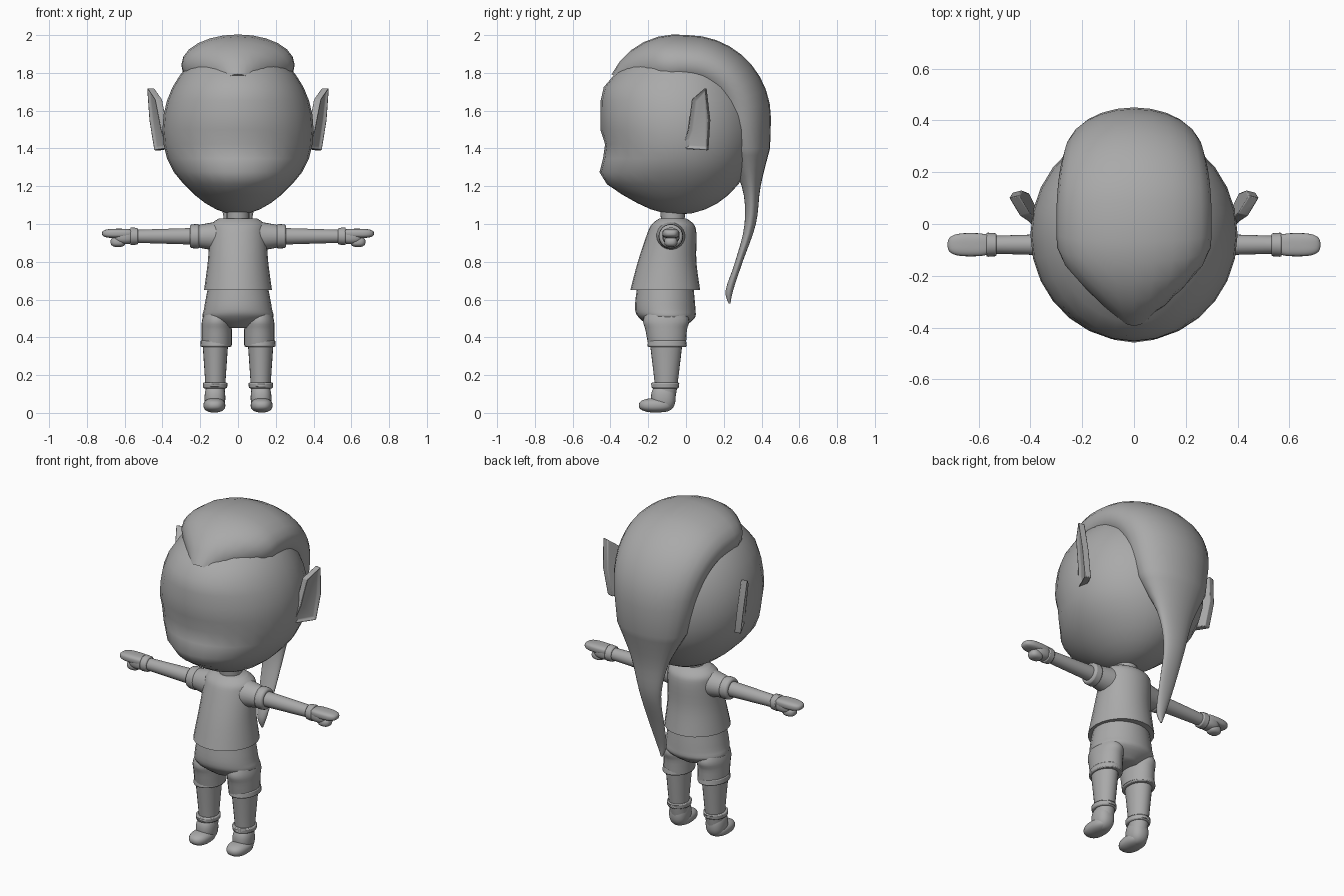
import bpy, bmesh, math
from mathutils import Vector

default_cube = bpy.data.objects.get("Cube")
if default_cube:
    bpy.data.objects.remove(default_cube, do_unlink=True)

# Single clay colour
clay = bpy.data.materials.new("clay_grey")
clay.use_nodes = True
clay_colour = (.4, .4, .4, 1)
clay.diffuse_color = clay_colour
clay.node_tree.nodes["Principled BSDF"].inputs["Base Color"].default_value = clay_colour


def finish(name, builder, bevel_width=None):
    """Turn a bmesh into a smooth shaded object, with an optional soft edge."""
    bmesh.ops.recalc_face_normals(builder, faces=builder.faces)
    mesh = bpy.data.meshes.new(name)
    builder.to_mesh(mesh)
    builder.free()
    mesh.materials.append(clay)
    part = bpy.data.objects.new(name, mesh)
    bpy.context.collection.objects.link(part)
    bpy.ops.object.select_all(action="DESELECT")
    part.select_set(True)
    bpy.context.view_layer.objects.active = part
    bpy.ops.object.shade_smooth_by_angle(angle=math.radians(50))
    if bevel_width:
        bevel = part.modifiers.new("soft_edge", "BEVEL")
        bevel.width = bevel_width
        bevel.segments = 2


def skin(name, chain, bevel_width=None, sides=24):
    """Bridge a chain of ellipses, each given as a centre and two half axes."""
    builder = bmesh.new()
    rings = []
    for centre, across, along in chain:
        turns = [math.tau * step / sides for step in range(sides)]
        rings.append([builder.verts.new(centre + across * math.cos(turn) + along * math.sin(turn))
                      for turn in turns])
    for lower, upper in zip(rings, rings[1:]):
        for step in range(sides):
            builder.faces.new((lower[step - 1], lower[step], upper[step], upper[step - 1]))
    builder.faces.new(rings[0])
    builder.faces.new(rings[-1])
    finish(name, builder, bevel_width)


def smooth_rows(rows, steps=4):
    """Run a smooth curve through a few rows of measurements."""
    rows = [Vector(row) for row in rows]
    padded = [rows[0], *rows, rows[-1]]
    result = []
    for before, start, end, after in zip(padded, padded[1:], padded[2:], padded[3:]):
        leave, arrive = (end - before) / 2, (after - start) / 2
        for step in range(steps):
            t = step / steps
            ease = t * t * (3 - 2 * t)
            result.append(start.lerp(end, ease) + leave * t * (1 - t) ** 2 - arrive * t * t * (1 - t))
    return result + [rows[-1]]


def stack(name, rows, centre_x=0, bevel_width=None):
    """Upright body part from rows of (height, half width, centre y, half depth)."""
    chain = [(Vector((centre_x, y, z)), Vector((width, 0, 0)), Vector((0, depth, 0)))
             for z, width, y, depth in smooth_rows(rows)]
    skin(name, chain, bevel_width)


def rod(name, side, start_x, end_x, start_radius, end_radius, bevel_width):
    """Tapered round piece lying along the outstretched arm."""
    chain = [(Vector((side * x, -.08, .935)), Vector((0, radius, 0)), Vector((0, 0, radius)))
             for x, radius in ((start_x, start_radius), (end_x, end_radius))]
    skin(name, chain, bevel_width)


def blob(name, centre, radii, boxiness=1, reshape=None):
    """Ellipsoid; boxiness below one squares it off, reshape moves each vertex."""
    builder = bmesh.new()
    bmesh.ops.create_uvsphere(builder, u_segments=28, v_segments=18, radius=1)
    for vert in builder.verts:
        for axis in range(3):
            reach = math.copysign(abs(vert.co[axis]) ** boxiness, vert.co[axis])
            vert.co[axis] = centre[axis] + radii[axis] * reach
        if reshape:
            reshape(vert.co)
    finish(name, builder)


def bump(height, centre, spread):
    return math.exp(-((height - centre) / spread) ** 2)


# Head: an ellipsoid with a narrow chin, full muzzle, sunken eye line and brow
def shape_face(point):
    frontness = max(0, -point.y / .4 - .1)
    muzzle = .08 * bump(point.z, 1.23, .1)
    brow = .04 * bump(point.z, 1.73, .1)
    eye_line = .025 * bump(point.z, 1.4, .06)
    point.y -= frontness * (muzzle + brow - eye_line)
    point.x *= 1 - max(0, 1.3 - point.z) * .7


blob("head", (0, -.04, 1.5), (.4, .415, .45), reshape=shape_face)

# Hair: a round crown swept from brow to nape, then a tapering tail
hair_chain = []
inner_radius = .13
for degrees in range(150, -1, -10):
    angle = math.radians(degrees)
    direction = Vector((0, math.cos(angle), math.sin(angle)))
    brow_taper = math.sqrt(min(1, (155 - degrees) / 40))
    width = (.25 + .05 * math.sin(angle)) * brow_taper
    outer_radius = .44 + .03 * max(0, -math.sin(2 * angle))
    middle = Vector((0, .01, 1.56)) + direction * (outer_radius + inner_radius) / 2
    hair_chain.append((middle, Vector((width, 0, 0)), direction * (outer_radius - inner_radius) / 2))

# Tail rows: height, half width, centre y, half depth
tail_rows = [(1.4, .22, .32, .125), (1.2, .12, .345, .05), (1, .07, .34, .03),
             (.8, .05, .28, .02), (.65, .03, .23, .02), (.58, .005, .23, .005)]
for z, width, y, depth in smooth_rows(tail_rows):
    hair_chain.append((Vector((0, y, z)), Vector((width, 0, 0)), Vector((0, depth, 0))))
skin("hair_and_tail", hair_chain)

# Neck, shirt and hips
stack("neck", [(1, .06, -.07, .06), (1.1, .06, -.07, .07)])
stack("shirt", [(.65, .18, -.11, .185), (.8, .16, -.1, .155), (.95, .15, -.075, .13),
                (1, .14, -.07, .11), (1.03, .1, -.07, .07)])
stack("shorts_hips", [(.66, .16, -.11, .15), (.55, .18, -.11, .16),
                      (.5, .18, -.1, .145), (.45, .07, -.1, .08)])


def ear(name, side):
    """Pointed plate leaning outward, with a hollowed outer face."""
    outline = [(-.02, 1.4), (.11, 1.39), (.12, 1.55), (.1, 1.72), (.03, 1.66), (.01, 1.5)]
    builder = bmesh.new()
    rim = [builder.verts.new((side * (.21 + .5 * y + .13 * z), y, z)) for y, z in outline]
    face = builder.faces.new(rim)
    pushed = bmesh.ops.extrude_face_region(builder, geom=[face], use_keep_orig=True)
    back = [item for item in pushed["geom"] if isinstance(item, bmesh.types.BMVert)]
    bmesh.ops.translate(builder, verts=back, vec=(-.04 * side, .01, 0))
    bmesh.ops.recalc_face_normals(builder, faces=builder.faces)
    bmesh.ops.inset_individual(builder, faces=[face], thickness=.02, depth=-.015)
    finish(name, builder, bevel_width=.005)


# Paired parts
for label, side in (("left", 1), ("right", -1)):
    ear(label + "_ear", side)

    # Sleeve and its cuff, bare arm, wristband
    rod(label + "_sleeve", side, .1, .22, .08, .058, .005)
    rod(label + "_sleeve_cuff", side, .205, .255, .066, .062, .01)
    rod(label + "_arm", side, .2, .56, .045, .034, .005)
    rod(label + "_wristband", side, .53, .57, .044, .047, .006)

    # Mitten hand with a shorter lower thumb
    blob(label + "_palm", (side * .6, -.08, .933), (.06, .043, .04), .8)
    blob(label + "_fingers", (side * .63, -.08, .95), (.09, .045, .025), .7)
    blob(label + "_thumb", (side * .635, -.08, .905), (.04, .035, .027), .8)

    # Shorts leg, growing out of the hips, and its hem
    stack(label + "_shorts_leg", [(.6, .04, -.11, .06), (.5, .075, -.105, .12),
                                  (.44, .08, -.105, .11), (.36, .08, -.1, .1)], side * .113)
    stack(label + "_shorts_hem", [(.385, .08, -.1, .1), (.35, .083, -.1, .105)],
          side * .117, .006)

    # Shin, sock ring and shoe
    stack(label + "_shin", [(.4, .07, -.105, .09), (.15, .053, -.105, .06),
                            (.06, .05, -.11, .05)], side * .12)
    stack(label + "_sock_ring", [(.16, .066, -.11, .075), (.13, .063, -.11, .072)],
          side * .121, .008)
    blob(label + "_shoe_toe", (side * .125, -.16, .04), (.058, .09, .038), .85)
    blob(label + "_shoe_heel", (side * .122, -.12, .08), (.055, .065, .075), .85)
